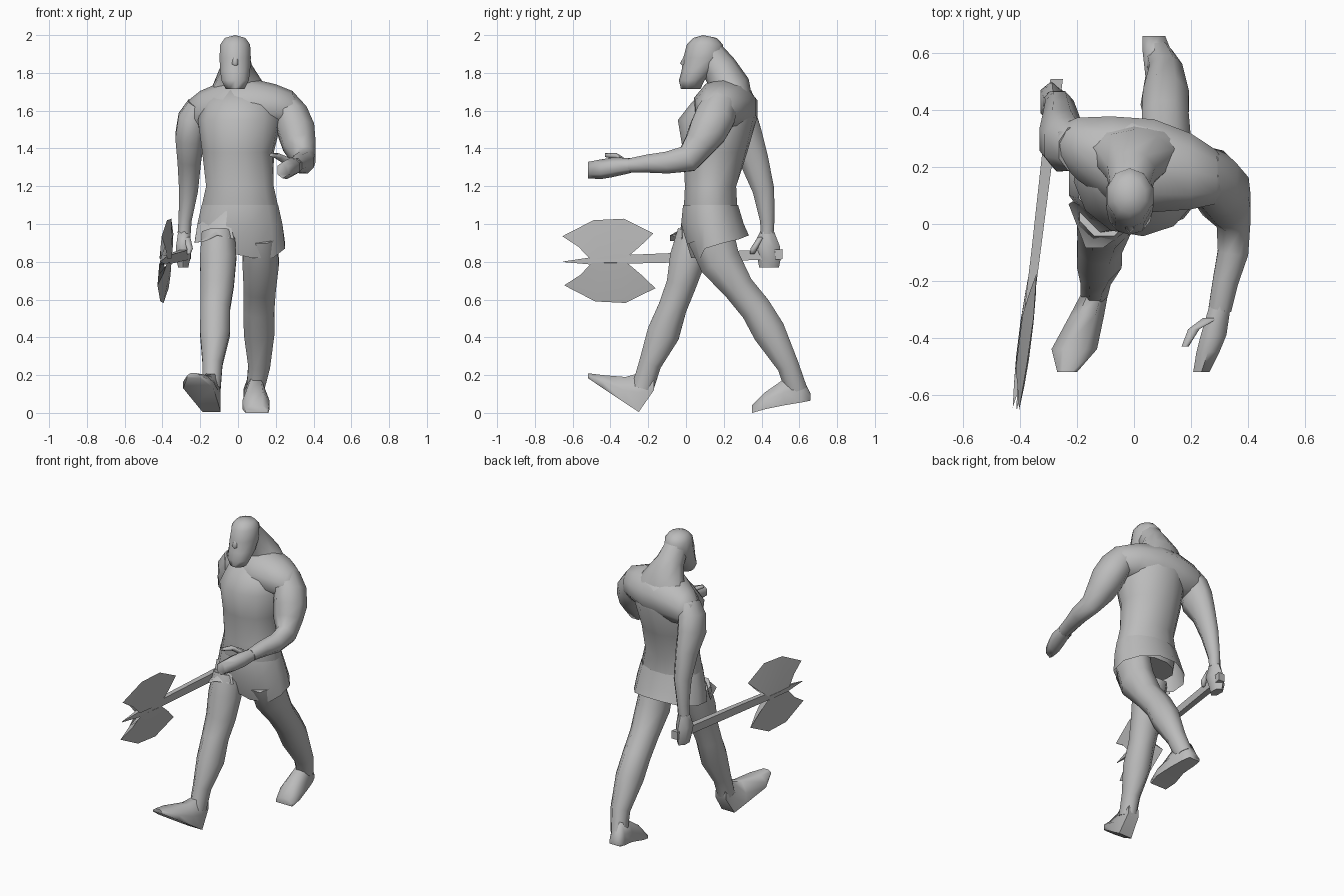
import bpy, bmesh, math
from mathutils import Vector, Matrix

cube = bpy.data.objects.get("Cube")
if cube:
    bpy.data.objects.remove(cube, do_unlink=True)

grey = bpy.data.materials.new("stone grey")
grey.use_nodes = True
colour = (0.5, 0.5, 0.5, 1)
grey.diffuse_color = colour
grey.node_tree.nodes["Principled BSDF"].inputs["Base Color"].default_value = colour


def finish(name, bm, angle=70):
    """Turn a bmesh into a shaded object."""
    bmesh.ops.recalc_face_normals(bm, faces=bm.faces)
    mesh = bpy.data.meshes.new(name)
    bm.to_mesh(mesh)
    bm.free()
    mesh.materials.append(grey)
    obj = bpy.data.objects.new(name, mesh)
    bpy.context.collection.objects.link(obj)
    bpy.ops.object.select_all(action='DESELECT')
    obj.select_set(True)
    bpy.context.view_layer.objects.active = obj
    bpy.ops.object.shade_smooth_by_angle(angle=math.radians(angle))


def loft(rings, sides=8, axis=None, caps=True):
    """Skin elliptical rings (x, y, z, width, depth[, yaw]) along a path or a fixed axis."""
    bm = bmesh.new()
    centres = [Vector(r[:3]) for r in rings]
    loops = []
    for i, ring in enumerate(rings):
        if axis:
            along = Vector(axis)
        else:
            along = (centres[min(i + 1, len(rings) - 1)] - centres[max(i - 1, 0)]).normalized()
        across = Vector((0, 1, 0)) if abs(along.x) > .9 else Vector((1, 0, 0))
        across = (across - along * across.dot(along)).normalized()
        deep = along.cross(across)
        yaw = Matrix.Rotation(math.radians(ring[5] if len(ring) > 5 else 0), 3, along)
        loop = []
        for k in range(sides):
            t = 2 * math.pi * (k + 0.5) / sides
            offset = across * ring[3] * math.cos(t) + deep * ring[4] * math.sin(t)
            loop.append(bm.verts.new(centres[i] + yaw @ offset * 1.04))
        loops.append(loop)
    for low, high in zip(loops, loops[1:]):
        for k in range(sides):
            n = (k + 1) % sides
            bm.faces.new((low[k], low[n], high[n], high[k]))
    if caps:
        bm.faces.new(loops[0])
        bm.faces.new(loops[-1])
    return bm, loops


UP = (0, 0, 1)
FORWARD = (0, -1, 0)
LEFT = (1, 0, 0)

# Torso: waist to chest
torso, _ = loft([
    (.01, .14, .96, .17, .13), (.01, .13, 1.1, .20, .14), (.01, .13, 1.2, .178, .135),
    (0, .155, 1.38, .185, .165, -6), (.01, .165, 1.55, .215, .20, -10),
    (.01, .2, 1.64, .19, .165, -12), (.01, .22, 1.71, .13, .12, -8)], 12, UP)
finish("torso", torso)

# Shoulders: one turned back, the other raised and forward
shoulders, _ = loft([
    (-.265, .285, 1.575, .06, .075), (-.20, .265, 1.59, .11, .11), (-.08, .225, 1.61, .155, .14),
    (.07, .205, 1.62, .165, .145), (.2, .185, 1.62, .135, .115),
    (.29, .165, 1.605, .095, .095), (.33, .15, 1.58, .05, .05)], 10, LEFT)
finish("shoulders", shoulders)

# Kilt: open skirt with a ragged hem, tucked in at the front
kilt, loops = loft([
    (.01, .15, .9, .238, .182), (.01, .14, 1.0, .224, .165), (.01, .13, 1.1, .202, .145)],
    12, UP, caps=False)
hem = (.90, .92, .94, .94, .92, .91, .90, .91, .85, .82, .82, .87)
for v, height in zip(loops[0], hem):
    v.co.z = height
    v.co.y += .06 if height < .86 else 0
finish("kilt", kilt)

# Loose front flap
flap = bmesh.new()
corners = [(-.215, .08, 1.0), (-.06, -.015, 1.07), (-.02, -.02, .92),
           (-.11, -.085, .94), (-.17, -.085, .91), (-.23, .07, .9)]
centre = flap.verts.new((-.12, -.03, .97))
rim = [flap.verts.new(c) for c in corners]
for a, b in zip(rim, rim[1:] + rim[:1]):
    flap.faces.new((centre, a, b))
finish("kilt_flap", flap)

# Head, neck and nose
head, loops = loft([
    (-.015, .025, 1.715, .05, .05), (-.015, .03, 1.76, .073, .065),
    (-.015, .065, 1.81, .08, .085), (-.015, .095, 1.88, .084, .105),
    (-.015, .1, 1.95, .08, .092), (-.015, .1, 1.985, .055, .06)], 10, UP)
crown = head.verts.new((-.015, .09, 2.0))
bmesh.ops.delete(head, geom=[f for f in head.faces if set(f.verts) == set(loops[-1])],
                 context='FACES_ONLY')
for a, b in zip(loops[-1], loops[-1][1:] + loops[-1][:1]):
    head.faces.new((a, b, crown))
finish("head", head)
neck, _ = loft([(0, .25, 1.64, .2, .1), (0, .235, 1.73, .135, .1),
                (-.01, .18, 1.82, .085, .09), (-.015, .12, 1.9, .07, .08)], 10)
finish("neck", neck)
nose, _ = loft([(-.015, .01, 1.9, .012, .014), (-.015, -.005, 1.85, .018, .026),
                (-.015, .01, 1.825, .015, .015)], 6, UP)
finish("nose", nose)

# Left arm reaches forward
arm, _ = loft([
    (.23, .185, 1.645, .08, .09), (.28, .155, 1.57, .095, .11), (.31, .115, 1.49, .1, .105),
    (.325, .07, 1.42, .09, .085), (.35, .01, 1.345, .062, .075), (.348, -.1, 1.325, .056, .06),
    (.322, -.2, 1.32, .047, .05), (.302, -.3, 1.31, .042, .038)])
finish("left_arm", arm)
hand, _ = loft([(.302, -.29, 1.31, .042, .038), (.28, -.39, 1.30, .05, .05),
                (.26, -.45, 1.29, .045, .05), (.237, -.52, 1.285, .032, .042)], 6, FORWARD)
finish("left_hand", hand)
thumb, _ = loft([(.27, -.33, 1.33, .03, .022), (.21, -.37, 1.36, .022, .016),
                 (.18, -.43, 1.365, .014, .01)], 6, FORWARD)
finish("left_thumb", thumb)

# Right arm hangs back to the weapon
arm, _ = loft([
    (-.21, .265, 1.63, .06, .08), (-.24, .28, 1.56, .08, .1), (-.255, .30, 1.46, .08, .11),
    (-.258, .36, 1.34, .065, .08), (-.262, .41, 1.18, .052, .06),
    (-.28, .43, 1.02, .036, .04), (-.285, .43, .95, .036, .035)])
finish("right_arm", arm)
hand, _ = loft([(-.285, .43, .96, .035, .035), (-.288, .425, .88, .045, .07),
                (-.29, .44, .82, .042, .06), (-.29, .44, .77, .03, .05)], 6, UP)
finish("right_hand", hand)
thumb, _ = loft([(-.27, .4, .93, .02, .02), (-.255, .36, .87, .018, .018),
                 (-.26, .35, .84, .01, .012)], 6, UP)
finish("right_thumb", thumb)

# Legs in mid stride
leg, _ = loft([
    (-.105, .05, .95, .09, .1), (-.105, .01, .82, .1, .1), (-.11, -.025, .68, .092, .082),
    (-.12, -.07, .56, .082, .078), (-.122, -.12, .42, .082, .09),
    (-.135, -.19, .26, .055, .062), (-.14, -.23, .13, .05, .06)])
finish("right_leg", leg)
leg, _ = loft([
    (.12, .13, .94, .09, .13), (.12, .18, .80, .1, .115), (.115, .28, .66, .088, .085),
    (.11, .37, .55, .085, .085), (.112, .44, .43, .084, .09),
    (.112, .54, .25, .06, .06), (.09, .585, .12, .048, .06)])
finish("left_leg", leg)


def foot(name, sections):
    """Square-ended foot from (x, y, half width, sole z, top z) sections."""
    bm = bmesh.new()
    loops = []
    for x, y, w, low, high in sections:
        outline = ((-w, low), (w, low), (w, (low + high) / 2), (w * .5, high),
                   (-w * .5, high), (-w, (low + high) / 2))
        loops.append([bm.verts.new((x + dx, y, z)) for dx, z in outline])
    for a, b in zip(loops, loops[1:]):
        for k in range(6):
            n = (k + 1) % 6
            bm.faces.new((a[k], a[n], b[n], b[k]))
    bm.faces.new(loops[0])
    bm.faces.new(loops[-1])
    finish(name, bm)


foot("right_foot", [(-.14, -.17, .04, .12, .20), (-.14, -.25, .048, .005, .21),
                    (-.165, -.32, .06, .05, .19), (-.21, -.44, .08, .13, .20),
                    (-.235, -.52, .035, .185, .21)])
foot("left_foot", [(.07, .66, .04, .065, .10), (.08, .61, .05, .055, .20),
                   (.095, .52, .055, .04, .18), (.095, .42, .072, .02, .11),
                   (.1, .35, .06, 0, .04)])

# Axe: tapered shaft ending in a spike
shaft, _ = loft([(-.272, .51, .84, .03, .036), (-.345, -.1, .82, .022, .034),
                 (-.385, -.42, .81, .02, .03), (-.393, -.49, .805, .018, .028),
                 (-.412, -.65, .8, .002, .002)], 4, FORWARD)
finish("axe_shaft", shaft, 20)


# Axe blades: thick at the waist, thin at the crescent edge
def blade(name, outer, inner, root):
    bm = bmesh.new()

    def strip(points, thick, side):
        return [bm.verts.new((-.385 + .125 * (y + .42) + .09 * (z - .81) + side * thick, y, z))
                for y, z in points]

    for side in (-1, 1):
        rows = [strip(outer, .001, side), strip(inner, .012, side), strip(root, .02, side)]
        for a, b in zip(rows, rows[1:]):
            for k in range(len(a) - 1):
                bm.faces.new((a[k], a[k + 1], b[k + 1], b[k]))
    bmesh.ops.remove_doubles(bm, verts=bm.verts, dist=.0025)
    bmesh.ops.holes_fill(bm, edges=bm.edges)
    finish(name, bm, 20)


for name, s in (("upper_blade", 1), ("lower_blade", -1)):
    def flip(points):
        return [(y + (0 if s > 0 else .01), .805 + s * h) for y, h in points]
    blade(name,
          flip([(-.655, .13), (-.49, .215), (-.33, .223), (-.172, .145)]),
          flip([(-.57, .075), (-.475, .125), (-.35, .125), (-.245, .075)]),
          flip([(-.51, .012), (-.45, .01), (-.38, .01), (-.32, .012)]))
